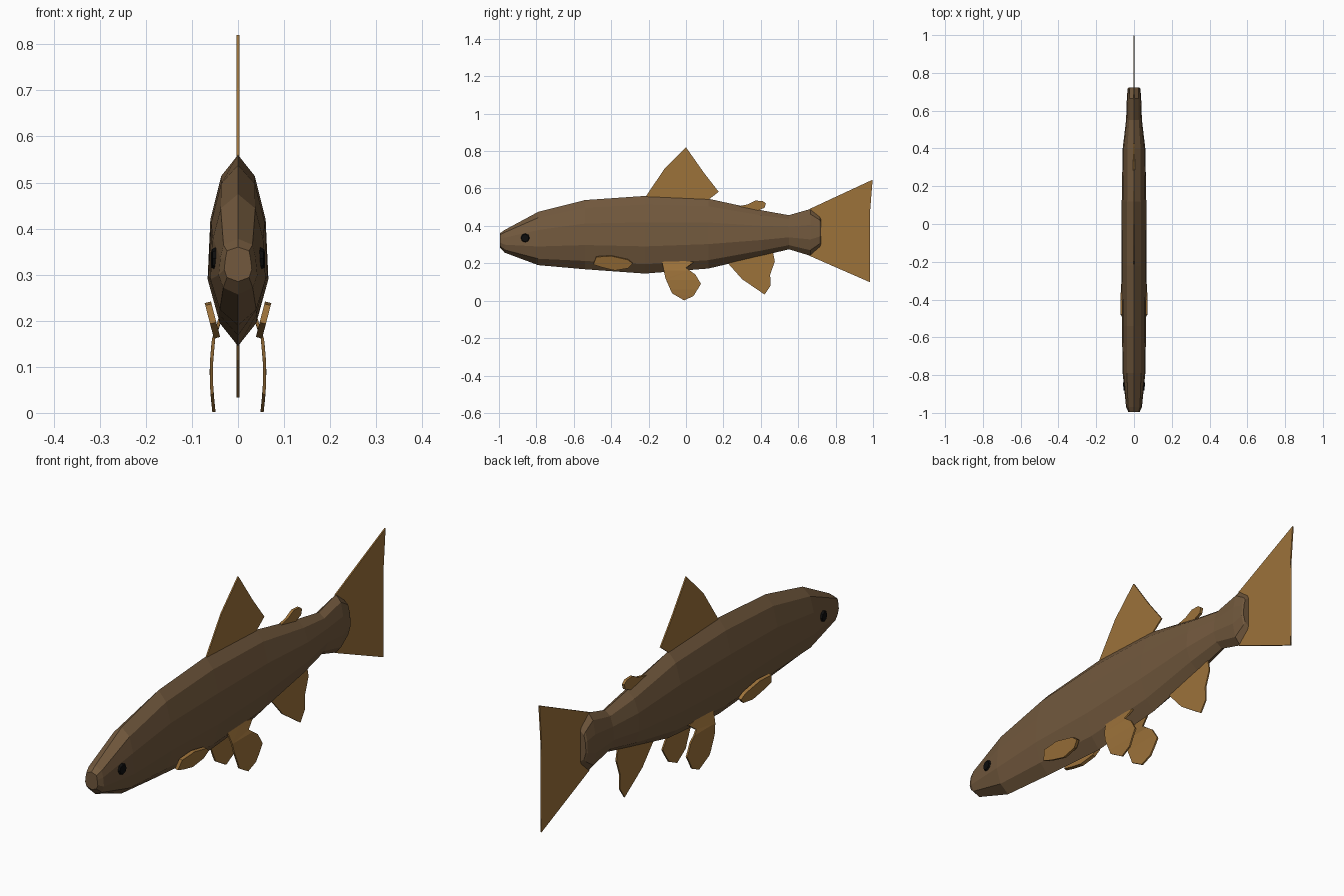
import bpy, bmesh, math


def material(name, rgb):
    m = bpy.data.materials.new(name)
    m.diffuse_color = (*rgb, 1)
    return m


BODY = material("body brown", (0.168, 0.099, 0.047))
FIN = material("fin tan", (0.335, 0.168, 0.042))
EYE = material("eye black", (0.004, 0.004, 0.004))


def finish(bm, name, mat):
    bmesh.ops.recalc_face_normals(bm, faces=bm.faces)
    mesh = bpy.data.meshes.new(name)
    bm.to_mesh(mesh)
    bm.free()
    mesh.materials.append(mat)
    ob = bpy.data.objects.new(name, mesh)
    bpy.context.collection.objects.link(ob)
    return ob


# Body: stations of y, bottom z, top z, half width, boxiness
stations = [
    (-0.995, 0.285, 0.36, 0.030, 1.0),
    (-0.97, 0.257, 0.378, 0.042, 0.8),
    (-0.79, 0.19, 0.475, 0.060, 0.3),
    (-0.54, 0.168, 0.538, 0.064, 0.1),
    (-0.22, 0.145, 0.56, 0.066, 0.0),
    (0.12, 0.172, 0.545, 0.065, 0.0),
    (0.40, 0.238, 0.484, 0.060, 0.1),
    (0.55, 0.275, 0.457, 0.042, 0.2),
    (0.665, 0.24, 0.49, 0.038, 0.3),
    (0.715, 0.285, 0.45, 0.034, 0.5),
    (0.722, 0.30, 0.435, 0.030, 0.5),
]
bm = bmesh.new()
rings = []
for y, lo, hi, w, box in stations:
    half = [(0.55 + 0.25 * box, 0.89), (0.91, 0.66), (1, 0.35), (0.6 + 0.2 * box, 0.12)]
    loop = [(0, 1)] + half + [(0, 0)] + [(-x, z) for x, z in reversed(half)]
    rings.append([bm.verts.new((x * w, y, lo + z * (hi - lo))) for x, z in loop])
n = len(rings[0])
for a, b in zip(rings, rings[1:]):
    for i in range(n):
        j = (i + 1) % n
        bm.faces.new((a[i], a[j], b[j], b[i]))
bm.faces.new(rings[0])
bm.faces.new(rings[-1])
finish(bm, "body", BODY)


def fin(name, outline, thick=0.006, bend=lambda z: 0.0, cuts=()):
    """Thin fin from a (y, z) outline, bent sideways by height."""
    bm = bmesh.new()
    bm.faces.new([bm.verts.new((0, y, z)) for y, z in outline])
    for z in cuts:
        bmesh.ops.bisect_plane(bm, geom=bm.verts[:] + bm.edges[:] + bm.faces[:],
                               plane_co=(0, 0, z), plane_no=(0, 0, 1))
    bmesh.ops.triangulate(bm, faces=bm.faces[:])
    for v in bm.verts:
        v.co.x = bend(v.co.z)
    ob = finish(bm, name, FIN)
    s = ob.modifiers.new("thickness", "SOLIDIFY")
    s.thickness = thick
    s.offset = 0
    return ob


# Fins on the centre line
fin("dorsal_fin", [(-0.22, 0.55), (-0.115, 0.705), (0, 0.82), (0.095, 0.685),
                   (0.175, 0.582), (0.12, 0.54), (-0.05, 0.53)])
fin("adipose_fin", [(0.26, 0.50), (0.33, 0.515), (0.37, 0.535), (0.41, 0.533), (0.427, 0.52),
                    (0.42, 0.497), (0.38, 0.48), (0.28, 0.48)], 0.012)
fin("tail_fin", [(0.66, 0.49), (0.998, 0.647), (0.985, 0.49), (0.953, 0.40), (0.973, 0.27),
                 (0.985, 0.098), (0.66, 0.24)])
fin("anal_fin", [(0.22, 0.205), (0.30, 0.115), (0.42, 0.033), (0.452, 0.08), (0.45, 0.14),
                 (0.475, 0.21), (0.465, 0.26), (0.35, 0.26)])

# Paired fins and eyes
for side, s in (("right", 1), ("left", -1)):
    fin("pelvic_fin_" + side,
        [(-0.13, 0.215), (-0.11, 0.12), (-0.075, 0.04), (-0.01, 0.002), (0.04, 0.025),
         (0.08, 0.09), (0.05, 0.14), (0.0, 0.175), (0.04, 0.205), (-0.04, 0.215)], 0.007,
        lambda z, s=s: s * (0.052 + 0.006 * math.sin(min(z, 0.17) / 0.17 * math.pi)
                            - 0.3 * max(0, z - 0.16)),
        (0.06, 0.11, 0.16))
    fin("pectoral_fin_" + side,
        [(-0.495, 0.195), (-0.48, 0.235), (-0.40, 0.24), (-0.31, 0.22), (-0.285, 0.20),
         (-0.31, 0.175), (-0.38, 0.163), (-0.45, 0.18)], 0.014,
        lambda z, s=s: s * (0.046 + (z - 0.165) * 0.26))
    bm = bmesh.new()
    bmesh.ops.create_cone(bm, cap_ends=True, segments=8, radius1=0.025, radius2=0.02, depth=0.009)
    eye = finish(bm, "eye_" + side, EYE)
    eye.location = (s * 0.0525, -0.86, 0.335)
    eye.rotation_euler = (0, s * math.pi / 2, -s * 0.1)
